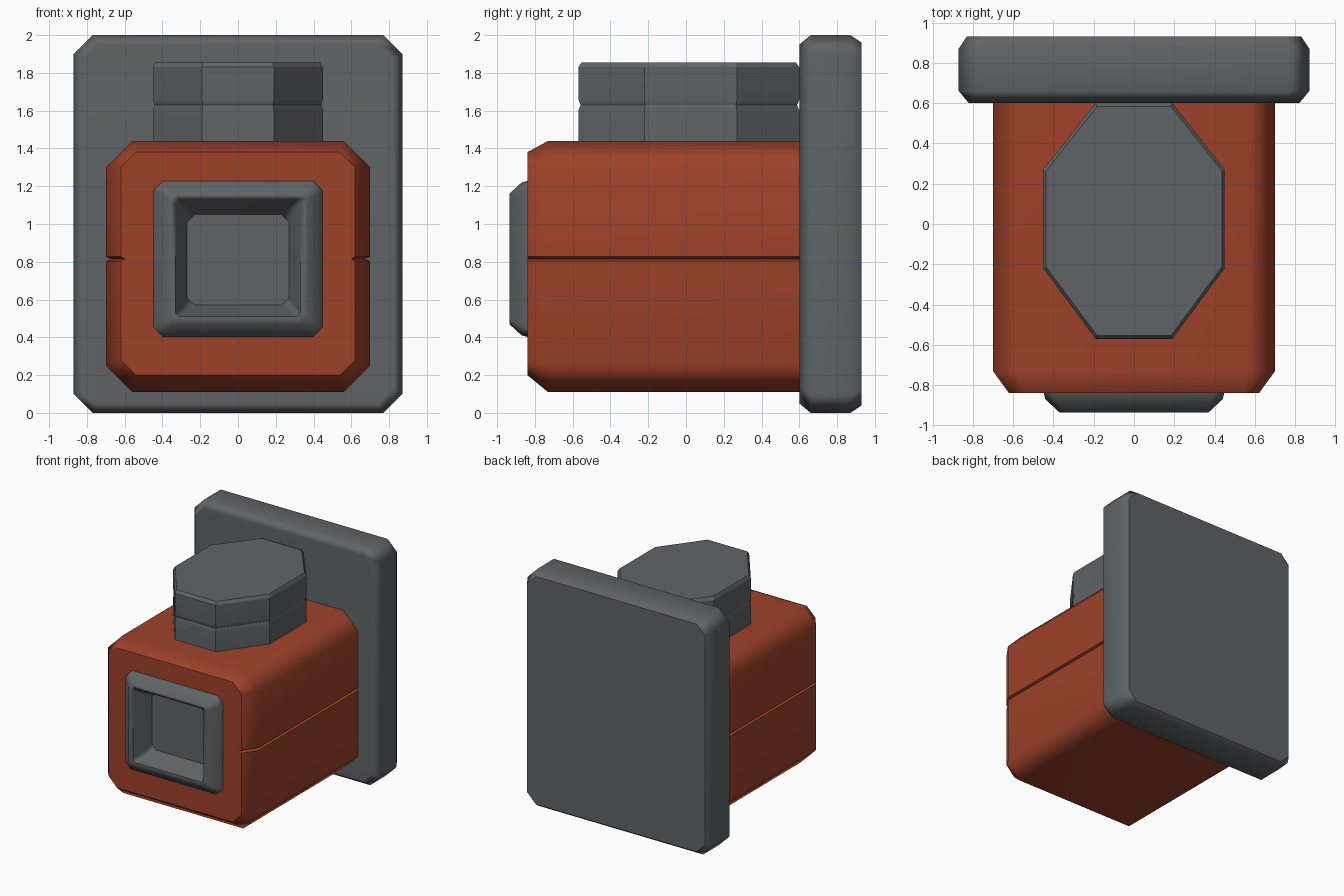
import bpy, bmesh, math

cube = bpy.data.objects.get("Cube")
if cube:
    bpy.data.objects.remove(cube, do_unlink=True)


def make_material(name, rgb):
    mat = bpy.data.materials.new(name)
    mat.use_nodes = True
    mat.diffuse_color = (*rgb, 1)
    mat.node_tree.nodes["Principled BSDF"].inputs["Base Color"].default_value = (*rgb, 1)
    return mat


RED = make_material("rust red", (0.34, 0.053, 0.022))
GREY = make_material("slate grey", (0.115, 0.127, 0.132))


def octagon(hx, z0, z1, c, groove=None):
    """Chamfered rectangle in x and z; groove is (height, depth) on both sides."""
    right = [(hx - c, z0), (hx, z0 + c)]
    if groove is not None:
        z, depth = groove
        right += [(hx, z - 0.012), (hx - depth, z), (hx, z + 0.012)]
    right += [(hx, z1 - c), (hx - c, z1)]
    return right + [(-x, z) for x, z in reversed(right)]


def loft(name, rings, mat, cap_start=True, cap_end=True, angle=50):
    """Skin a list of equal-length rings of 3D points."""
    bm = bmesh.new()
    loops = [[bm.verts.new(p) for p in ring] for ring in rings]
    n = len(loops[0])
    for a, b in zip(loops, loops[1:]):
        for i in range(n):
            j = (i + 1) % n
            bm.faces.new((a[i], a[j], b[j], b[i]))
    if cap_start:
        bm.faces.new(list(reversed(loops[0])))
    if cap_end:
        bm.faces.new(loops[-1])
    bmesh.ops.remove_doubles(bm, verts=bm.verts, dist=0.0001)
    bmesh.ops.recalc_face_normals(bm, faces=bm.faces)
    mesh = bpy.data.meshes.new(name)
    bm.to_mesh(mesh)
    bm.free()
    mesh.materials.append(mat)
    obj = bpy.data.objects.new(name, mesh)
    bpy.context.collection.objects.link(obj)
    bpy.ops.object.select_all(action="DESELECT")
    obj.select_set(True)
    bpy.context.view_layer.objects.active = obj
    bpy.ops.object.shade_smooth_by_angle(angle=math.radians(angle))
    weighted = obj.modifiers.new("even shading", "WEIGHTED_NORMAL")
    weighted.keep_sharp = True
    return obj


def along_y(y, profile):
    return [(x, y, z) for x, z in profile]


# Wall plate with chamfered rim
loft("back_plate", [
    along_y(0.93, octagon(0.83, 0.04, 1.96, 0.08)),
    along_y(0.87, octagon(0.87, 0.0, 2.0, 0.1)),
    along_y(0.66, octagon(0.87, 0.0, 2.0, 0.1)),
    along_y(0.60, octagon(0.82, 0.05, 1.95, 0.08)),
], GREY)

# Housing with a seam along both sides and an opening in the front
SEAM = 0.815
loft("housing", [
    along_y(0.62, octagon(0.70, 0.11, 1.44, 0.14, (SEAM, 0.03))),
    along_y(-0.73, octagon(0.70, 0.11, 1.44, 0.14, (SEAM, 0.03))),
    along_y(-0.84, octagon(0.62, 0.20, 1.38, 0.08, (SEAM, 0.02))),
    along_y(-0.84, octagon(0.42, 0.42, 1.20, 0.04, (SEAM, 0.0))),
], RED, cap_end=False)

# Sloped frame around a recessed socket
loft("front_socket", [
    along_y(-0.83, octagon(0.45, 0.40, 1.23, 0.05)),
    along_y(-0.87, octagon(0.44, 0.41, 1.22, 0.05)),
    along_y(-0.935, octagon(0.37, 0.47, 1.16, 0.03)),
    along_y(-0.93, octagon(0.33, 0.51, 1.13, 0.02)),
    along_y(-0.76, octagon(0.27, 0.57, 1.05, 0.04)),
], GREY, cap_start=False)


# Eight-sided knob on top, slightly pinched at mid height
def knob_ring(z, scale):
    side = [(0.19, -0.57), (0.45, -0.22), (0.45, 0.27), (0.19, 0.60)]
    points = side + [(-x, y) for x, y in reversed(side)]
    return [(x * scale, 0.015 + (y - 0.015) * scale, z) for x, y in points]


loft("top_knob", [
    knob_ring(1.42, 1.0),
    knob_ring(1.60, 1.0),
    knob_ring(1.63, 0.98),
    knob_ring(1.66, 1.0),
    knob_ring(1.83, 1.0),
    knob_ring(1.855, 0.97),
], GREY, angle=25)
